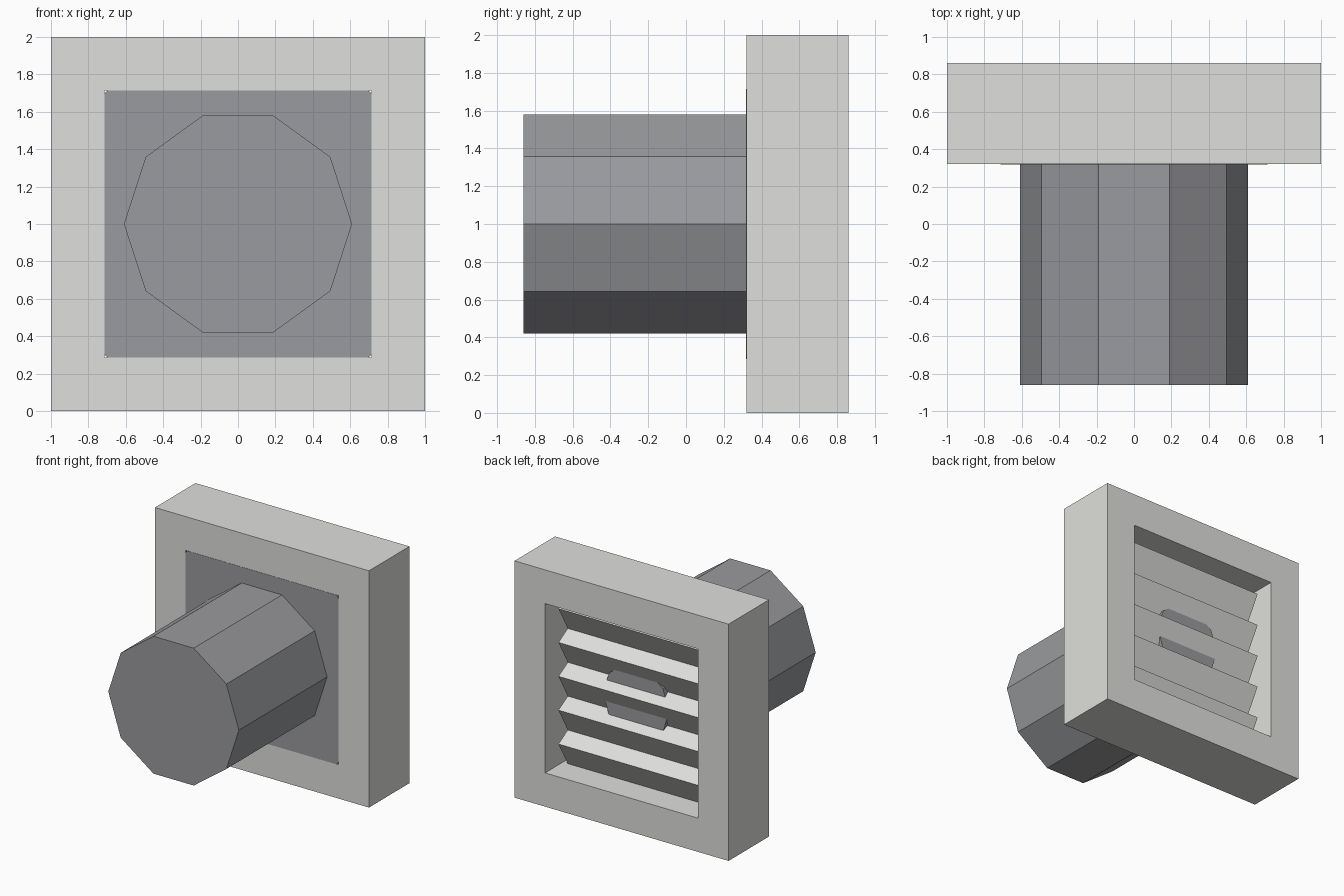
import bpy, bmesh, math
from mathutils import Matrix

if "Cube" in bpy.data.objects:
    bpy.data.objects.remove(bpy.data.objects["Cube"])


def material(name, rgb):
    m = bpy.data.materials.new(name)
    m.diffuse_color = (*rgb, 1)
    m.use_nodes = True
    m.node_tree.nodes["Principled BSDF"].inputs["Base Color"].default_value = m.diffuse_color
    return m


WHITE = material("off_white_plastic", (0.737, 0.737, 0.716))
GREY = material("grey_duct", (0.323, 0.328, 0.342))


def finish(name, bm, mat):
    bmesh.ops.recalc_face_normals(bm, faces=bm.faces)
    me = bpy.data.meshes.new(name)
    bm.to_mesh(me)
    bm.free()
    me.materials.append(mat)
    ob = bpy.data.objects.new(name, me)
    bpy.context.collection.objects.link(ob)
    return ob


def box(name, size, loc, mat, tilt=0.0):
    bm = bmesh.new()
    bmesh.ops.create_cube(bm, size=1, matrix=Matrix.Translation(loc)
                          @ Matrix.Rotation(tilt, 4, 'X') @ Matrix.Diagonal((*size, 1)))
    return finish(name, bm, mat)


def decagon_tube(name, radius, y0, y1, mat):
    # ten-sided prism along y with a vertex pointing to +x
    bm = bmesh.new()
    ring = [bm.verts.new((radius * math.cos(i * math.tau / 10), y0,
                          1 + radius * math.sin(i * math.tau / 10))) for i in range(10)]
    face = bm.faces.new(ring)
    ext = bmesh.ops.extrude_face_region(bm, geom=[face], use_keep_orig=True)
    bmesh.ops.translate(bm, vec=(0, y1 - y0, 0),
                        verts=[g for g in ext['geom'] if isinstance(g, bmesh.types.BMVert)])
    return finish(name, bm, mat)


FRONT, BACK, HOLE = 0.32, 0.86, 0.715

# square frame: inset both faces of a slab and bridge the hole
bm = bmesh.new()
loops = []
for y in (FRONT, BACK):
    for h in (1.0, HOLE):
        loops.append([bm.verts.new((sx * h, y, 1 + sz * h))
                      for sx, sz in ((-1, -1), (1, -1), (1, 1), (-1, 1))])
fo, fi, bo, bi = loops
for a, b in ((fo, fi), (bo, bi), (fo, bo), (fi, bi)):
    for i in range(4):
        j = (i + 1) % 4
        bm.faces.new((a[i], a[j], b[j], b[i]))
finish("vent_frame", bm, WHITE)

# tilted louvre slats
pitch = 2 * HOLE / 5
for i in range(5):
    z = 1 + (2 - i) * pitch
    box(f"louvre_slat_{i + 1}", (1.34, 0.20, 0.275), (0, 0.59, z), WHITE, math.radians(-30))

# rounded mounting plate filling the front of the frame
plate = box("mounting_plate", (2 * HOLE, 0.05, 2 * HOLE), (0, FRONT + 0.023, 1), GREY)
bm = bmesh.new()
bm.from_mesh(plate.data)
corners = [e for e in bm.edges if abs(e.verts[0].co.y - e.verts[1].co.y) > 0.01]
bmesh.ops.bevel(bm, geom=corners, offset=0.03, segments=4, profile=0.5, affect='EDGES')
bm.to_mesh(plate.data)
bm.free()

# duct pipe and the narrower spigot that reaches between the slats
decagon_tube("duct_pipe", 0.61, -0.86, FRONT + 0.01, GREY)
decagon_tube("inner_spigot", 0.31, FRONT + 0.03, 0.667, GREY)
